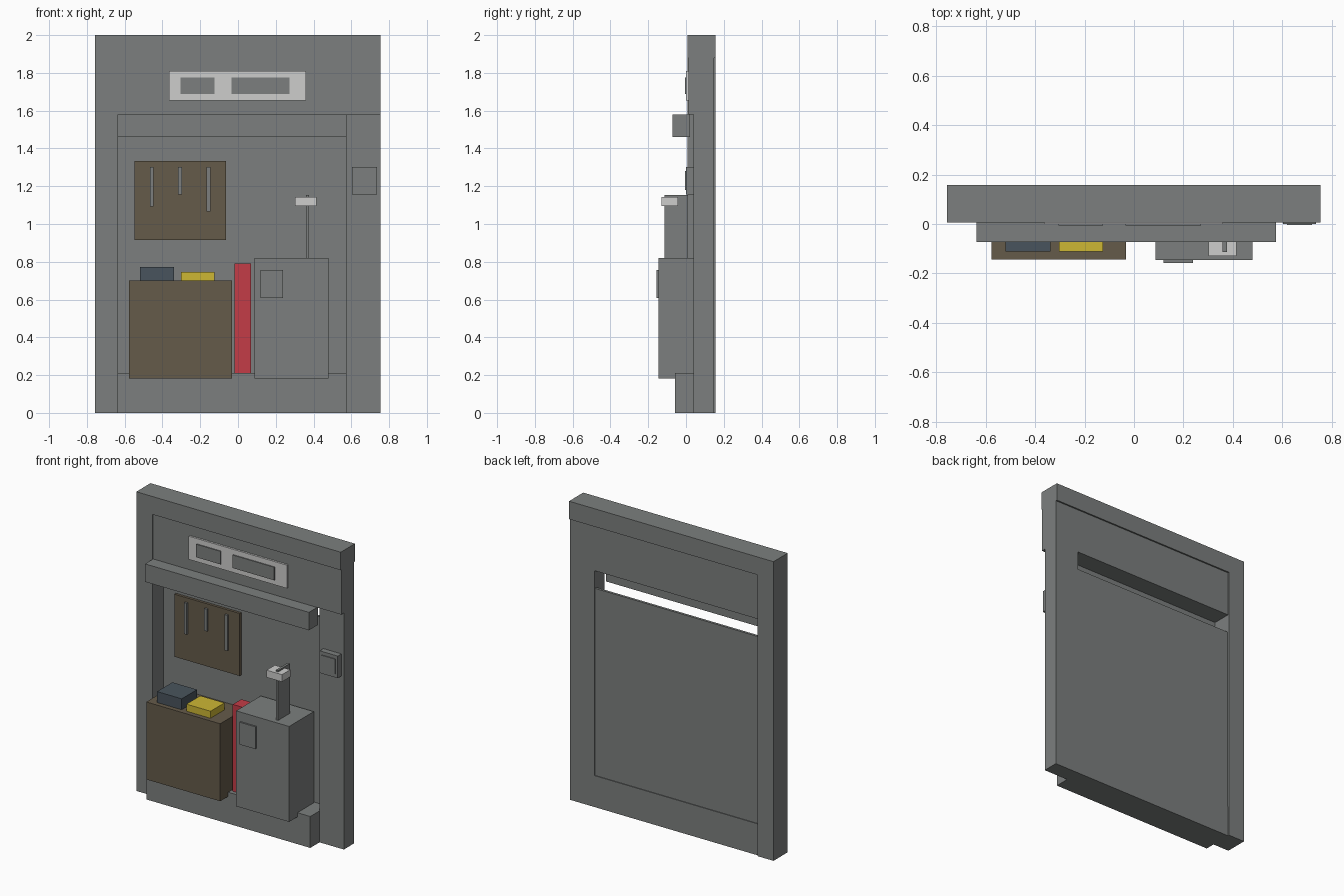
import bpy, bmesh
from mathutils import Matrix, Vector


def srgb(r, g, b):
    return tuple(((c / 255 + 0.055) / 1.055) ** 2.4 for c in (r, g, b)) + (1.0,)


def material(name, rgb):
    m = bpy.data.materials.new(name)
    m.diffuse_color = srgb(*rgb)
    return m


GREY = material("concrete_grey", (124, 127, 126))
WHITE = material("off_white", (205, 205, 204))
BROWN = material("wood_brown", (101, 91, 74))
RED = material("locker_red", (196, 60, 71))
YELLOW = material("case_yellow", (205, 183, 52))
BLUE = material("case_slate", (73, 84, 93))


def box(name, mat, x, y, z):
    """Box from (min, max) ranges along each axis."""
    lo, hi = Vector((x[0], y[0], z[0])), Vector((x[1], y[1], z[1]))
    bm = bmesh.new()
    bmesh.ops.create_cube(bm, size=1.0, matrix=Matrix.Translation((lo + hi) / 2)
                          @ Matrix.Diagonal((*(hi - lo), 1.0)))
    mesh = bpy.data.meshes.new(name)
    bm.to_mesh(mesh)
    bm.free()
    mesh.materials.append(mat)
    ob = bpy.data.objects.new(name, mesh)
    bpy.context.collection.objects.link(ob)
    return ob


# Wall frame around the recess
box("left_column", GREY, (-0.757, -0.637), (0.007, 0.157), (0, 2))
box("top_cap", GREY, (-0.637, 0.755), (0.007, 0.157), (1.88, 2))
box("header", GREY, (-0.637, 0.755), (0.014, 0.147), (1.58, 1.88))
box("right_pillar", GREY, (0.575, 0.755), (0.04, 0.147), (0, 1.58))
box("plinth", GREY, (-0.637, 0.575), (-0.058, 0.147), (0, 0.21))
box("back_panel", GREY, (-0.637, 0.575), (0.125, 0.142), (0.21, 1.46))
box("shelf_beam", GREY, (-0.637, 0.575), (-0.072, 0.022), (1.46, 1.58))

# Sign with two thin plates
box("sign_board", WHITE, (-0.365, 0.36), (0.001, 0.014), (1.655, 1.81))
for i, x in enumerate([(-0.305, -0.125), (-0.035, 0.272)]):
    box(f"sign_plate_{i}", GREY, x, (-0.006, 0.001), (1.688, 1.775))

# Switch box on the pillar
box("switch_box", GREY, (0.603, 0.737), (0.001, 0.04), (1.155, 1.303))
box("switch_plate", GREY, (0.62, 0.72), (-0.005, 0.001), (1.18, 1.28))

# Pegboard with hanging tools
box("pegboard", BROWN, (-0.547, -0.063), (0.108, 0.125), (0.915, 1.333))
for i, (x, z) in enumerate([(-0.457, 1.093), (-0.307, 1.155), (-0.156, 1.065)]):
    box(f"hanging_tool_{i}", GREY, (x - 0.01, x + 0.01), (0.095, 0.108), (z, 1.303))

# Workbench and the cases on it
box("workbench", BROWN, (-0.578, -0.032), (-0.143, 0.125), (0.182, 0.7))
box("slate_case", BLUE, (-0.52, -0.338), (-0.112, 0.05), (0.7, 0.773))
box("yellow_case", YELLOW, (-0.303, -0.125), (-0.112, 0.035), (0.7, 0.747))

# Narrow locker
box("locker", RED, (-0.018, 0.07), (-0.03, 0.06), (0.21, 0.79))

# Machine cabinet with post and head
box("cabinet", GREY, (0.088, 0.48), (-0.146, 0.115), (0.182, 0.82))
box("cabinet_panel", GREY, (0.12, 0.238), (-0.157, -0.146), (0.608, 0.757))
box("post", GREY, (0.359, 0.376), (-0.113, 0.01), (0.82, 1.153))
box("machine_head", WHITE, (0.302, 0.416), (-0.13, -0.042), (1.095, 1.143))
